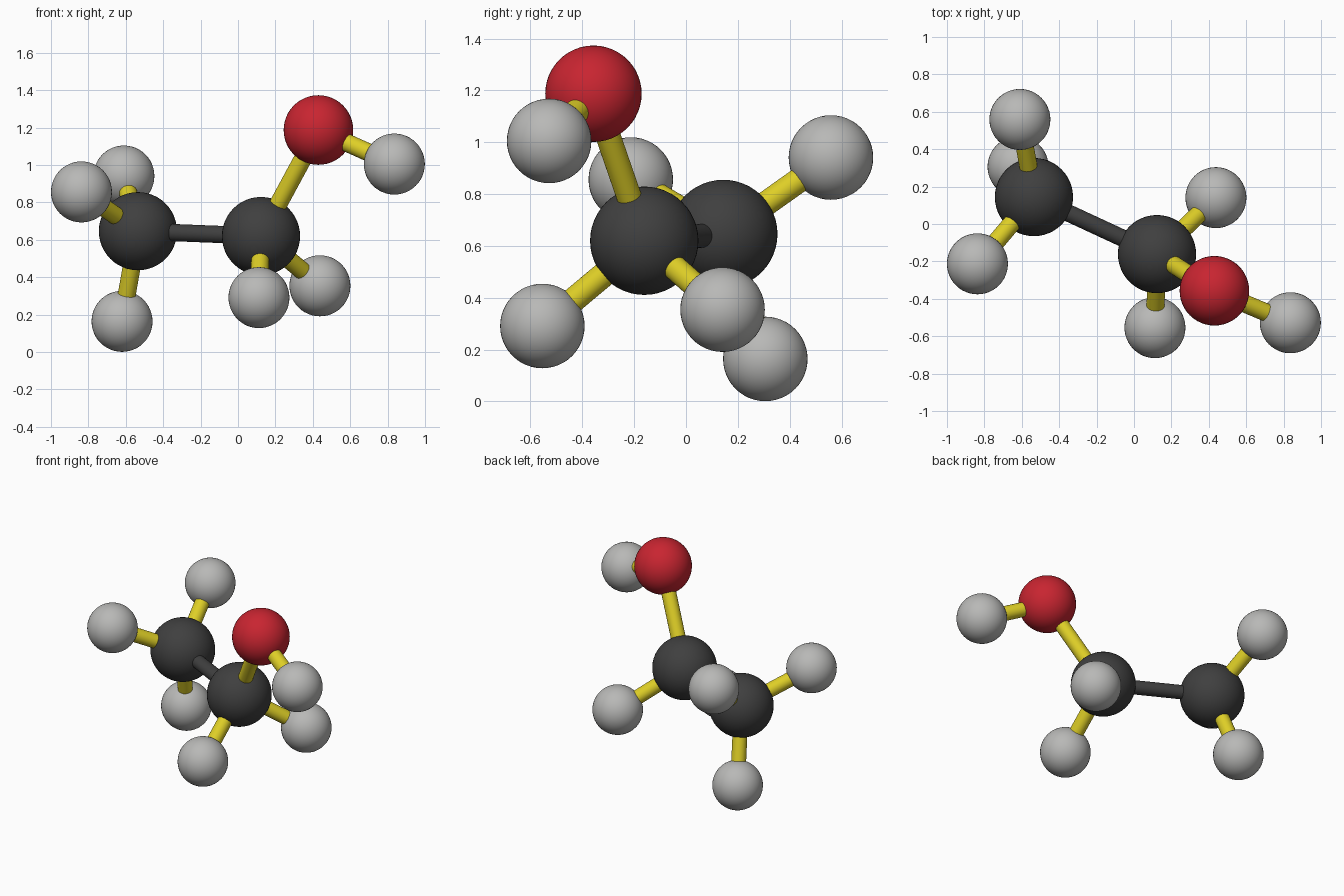
import bpy
import math
from mathutils import Vector

if "Cube" in bpy.data.objects:
    bpy.data.objects.remove(bpy.data.objects["Cube"])


def material(name, rgb):
    m = bpy.data.materials.new(name)
    m.diffuse_color = (*rgb, 1)
    m.use_nodes = True
    m.node_tree.nodes["Principled BSDF"].inputs["Base Color"].default_value = m.diffuse_color
    return m


CHARCOAL = material("charcoal", (0.05, 0.05, 0.05))
RED = material("red", (0.58, 0.018, 0.03))
GREY = material("light grey", (0.48, 0.48, 0.47))
YELLOW = material("yellow", (0.73, 0.62, 0.02))

KINDS = {"carbon": (0.209, CHARCOAL), "oxygen": (0.186, RED), "hydrogen": (0.163, GREY)}

# Atoms: name -> (kind, centre)
ATOMS = {
    "carbon_left": ("carbon", (-0.535, 0.144, 0.646)),
    "carbon_right": ("carbon", (0.123, -0.161, 0.62)),
    "oxygen": ("oxygen", (0.43, -0.357, 1.187)),
    "hydrogen_oxygen": ("hydrogen", (0.836, -0.528, 1.005)),
    "hydrogen_right_front": ("hydrogen", (0.112, -0.554, 0.291)),
    "hydrogen_right_back": ("hydrogen", (0.438, 0.141, 0.354)),
    "hydrogen_left_bottom": ("hydrogen", (-0.62, 0.306, 0.164)),
    "hydrogen_left_back": ("hydrogen", (-0.61, 0.559, 0.941)),
    "hydrogen_left_front": ("hydrogen", (-0.837, -0.213, 0.856)),
}

BONDS = [
    ("carbon_left", "carbon_right"),
    ("carbon_right", "oxygen"),
    ("oxygen", "hydrogen_oxygen"),
    ("carbon_right", "hydrogen_right_front"),
    ("carbon_right", "hydrogen_right_back"),
    ("carbon_left", "hydrogen_left_bottom"),
    ("carbon_left", "hydrogen_left_back"),
    ("carbon_left", "hydrogen_left_front"),
]


def finish(name, mat):
    ob = bpy.context.object
    ob.name = name
    ob.data.materials.append(mat)
    bpy.ops.object.shade_smooth_by_angle(angle=math.radians(40))


# Atom balls
for name, (kind, centre) in ATOMS.items():
    radius, mat = KINDS[kind]
    bpy.ops.mesh.primitive_uv_sphere_add(segments=48, ring_count=24, radius=radius, location=centre)
    finish(name + "_ball", mat)

# Bond rods, running between ball centres
for a, b in BONDS:
    p, q = Vector(ATOMS[a][1]), Vector(ATOMS[b][1])
    d = q - p
    carbon_pair = ATOMS[a][0] == ATOMS[b][0]
    bpy.ops.mesh.primitive_cylinder_add(
        vertices=32, radius=0.046 if carbon_pair else 0.048, depth=d.length,
        location=(p + q) / 2, rotation=d.to_track_quat('Z', 'Y').to_euler())
    finish("rod_" + a + "_to_" + b, CHARCOAL if carbon_pair else YELLOW)
